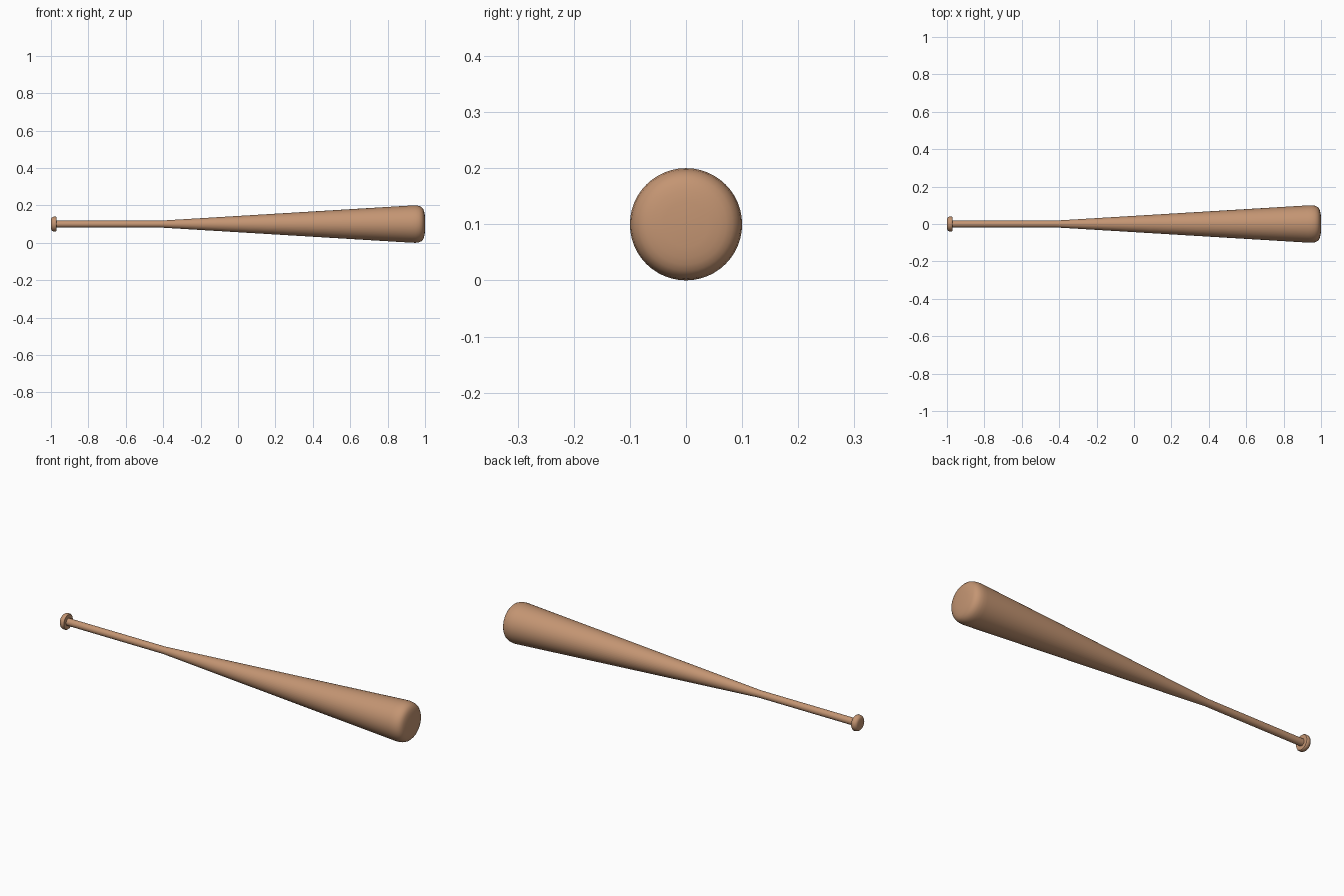
import bpy, bmesh, math

if "Cube" in bpy.data.objects:
    bpy.data.objects.remove(bpy.data.objects["Cube"])

SIDES = 48
AXIS_Z = 0.10

wood = bpy.data.materials.new("warm wood")
wood.diffuse_color = (0.55, 0.30, 0.17, 1)
wood.use_nodes = True
wood.node_tree.nodes["Principled BSDF"].inputs["Base Color"].default_value = wood.diffuse_color


def lathe(name, profile):
    """Spin (x, radius) points round the bat's long axis; radius 0 closes an end."""
    bm = bmesh.new()
    rings = []
    for x, r in profile:
        if r == 0:
            rings.append([bm.verts.new((x, 0, AXIS_Z))] * SIDES)
        else:
            rings.append([bm.verts.new((x, r * math.cos(a), AXIS_Z + r * math.sin(a)))
                          for a in (2 * math.pi * i / SIDES for i in range(SIDES))])
    for a, b in zip(rings, rings[1:]):
        for i in range(SIDES):
            j = (i + 1) % SIDES
            corners = list(dict.fromkeys((a[i], a[j], b[j], b[i])))
            bm.faces.new(corners)
    bmesh.ops.recalc_face_normals(bm, faces=bm.faces)
    mesh = bpy.data.meshes.new(name)
    bm.to_mesh(mesh)
    bm.free()
    mesh.materials.append(wood)
    obj = bpy.data.objects.new(name, mesh)
    bpy.context.collection.objects.link(obj)
    bpy.ops.object.select_all(action='DESELECT')
    obj.select_set(True)
    bpy.context.view_layer.objects.active = obj
    bpy.ops.object.shade_smooth_by_angle(angle=math.radians(40))
    return obj


# Whole bat in one turned profile: knob, straight handle, tapered barrel, rounded end
lathe("bat", [
    (-1.0, 0), (-1.0, 0.026), (-0.997, 0.033), (-0.991, 0.038), (-0.984, 0.040),
    (-0.975, 0.040), (-0.971, 0.037), (-0.971, 0.018),
    (-0.42, 0.018), (-0.39, 0.020),
    (0.93, 0.0995), (0.95, 0.100), (0.967, 0.0975), (0.980, 0.092),
    (0.989, 0.083), (0.994, 0.072), (0.997, 0.060), (1.0, 0.040), (1.0, 0),
])
